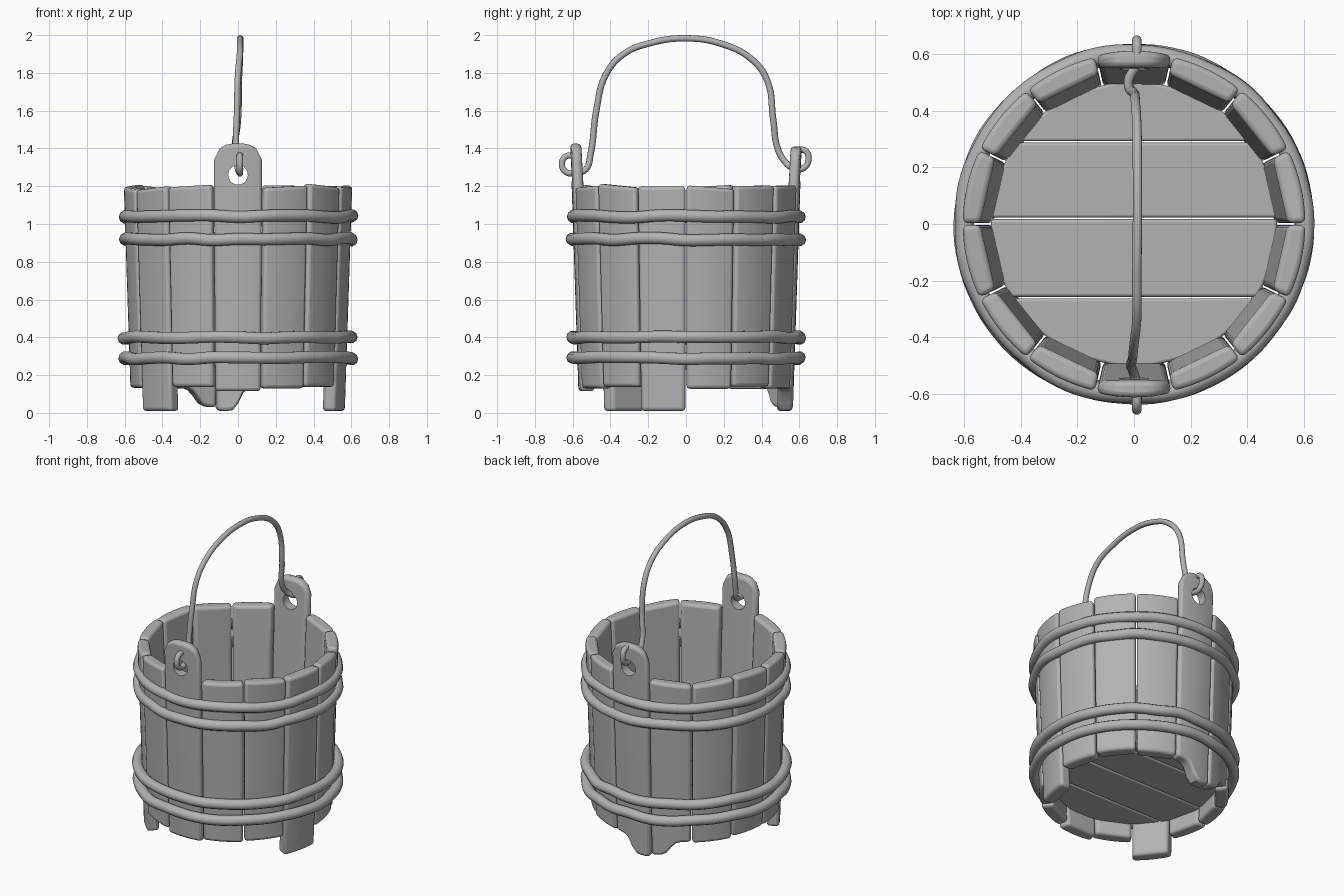
import bpy, bmesh, random
from math import sin, cos, pi, sqrt, radians
from mathutils import Vector

random.seed(4)
if "Cube" in bpy.data.objects:
    bpy.data.objects.remove(bpy.data.objects["Cube"], do_unlink=True)

grey = bpy.data.materials.new("plain_grey")
grey.use_nodes = True
tone = (0.45, 0.45, 0.45, 1)
grey.diffuse_color = tone
grey.node_tree.nodes["Principled BSDF"].inputs["Base Color"].default_value = tone

COUNT = 14
HALF = pi / COUNT - 0.006
COLS = 9


def activate(ob):
    bpy.ops.object.select_all(action='DESELECT')
    ob.select_set(True)
    bpy.context.view_layer.objects.active = ob


def finish(name, bm, bevel, cutter=None):
    bmesh.ops.recalc_face_normals(bm, faces=bm.faces)
    me = bpy.data.meshes.new(name)
    bm.to_mesh(me)
    bm.free()
    me.materials.append(grey)
    ob = bpy.data.objects.new(name, me)
    bpy.context.collection.objects.link(ob)
    mod = ob.modifiers.new("soft_edges", 'BEVEL')
    mod.width, mod.segments = bevel, 3
    mod.limit_method, mod.angle_limit = 'ANGLE', radians(50)
    if cutter:
        cut = ob.modifiers.new("hole", 'BOOLEAN')
        cut.object, cut.solver = cutter, 'EXACT'
    activate(ob)
    bpy.ops.object.shade_smooth_by_angle(angle=radians(40))
    return ob


def outer_radius(z):
    return 0.57 + 0.033 * (z - 0.13)


# Stave: a bent plank whose top and bottom follow per-column heights
def stave(name, angle, bottoms, tops, thin_top, cutter=None):
    bm = bmesh.new()
    rows = 4
    out, inn = [], []
    for i in range(COLS):
        u = -1 + 2 * i / (COLS - 1)
        t = u * HALF
        d = Vector((cos(angle + t), sin(angle + t), 0))
        oc, ic = [], []
        for j in range(rows + 1):
            f = j / rows
            z = bottoms[i] + (tops[i] - bottoms[i]) * f
            r = outer_radius(z)
            thick = 0.085 + (thin_top - 0.085) * f
            oc.append(bm.verts.new(d * r + Vector((0, 0, z))))
            ic.append(bm.verts.new(d * ((r - thick) / cos(t)) + Vector((0, 0, z))))
        out.append(oc)
        inn.append(ic)
    for i in range(COLS - 1):
        for j in range(rows):
            for g in (out, inn):
                bm.faces.new((g[i][j], g[i + 1][j], g[i + 1][j + 1], g[i][j + 1]))
        for j in (0, rows):
            bm.faces.new((out[i][j], out[i + 1][j], inn[i + 1][j], inn[i][j]))
    for i in (0, COLS - 1):
        for j in range(rows):
            bm.faces.new((out[i][j], out[i][j + 1], inn[i][j + 1], inn[i][j]))
    return finish(name, bm, 0.018, cutter)


# Helper rod that drills the two handle holes
bpy.ops.mesh.primitive_cylinder_add(vertices=24, radius=0.052, depth=1.6,
                                    location=(0, 0, 1.26), rotation=(pi / 2, 0, 0))
drill = bpy.context.object
drill.name = "hole_cutter"
drill.data.materials.append(grey)
drill.hide_render = True
drill.hide_set(True)

# Feet are staves that run lower; the back foot spans two staves with arched sides
feet = {
    0: [.13, .13, .125, .11, .05, .015, .01, .01, .015],
    1: [.03, .03, .035, .05, .09, .12, .13, .13, .135],
    5: [.01] * COLS,
    10: [.01] * COLS,
    7: [.115] * COLS,
}
tab_drop = [.09, .025, .006, 0, 0, 0, .006, .025, .09]
for k in range(COUNT):
    angle = pi / 2 + k * 2 * pi / COUNT
    base = random.uniform(0.125, 0.14)
    bottoms = feet.get(k, [base] * COLS)
    if k in (0, 7):
        tops = [(1.41 if k == 0 else 1.425) - d for d in tab_drop]
        stave("back_handle_stave" if k == 0 else "front_handle_stave",
              angle, bottoms, tops, 0.058, drill)
    else:
        top, tilt = random.uniform(1.185, 1.205), random.uniform(-0.012, 0.012)
        tops = [top + tilt * (i / 4 - 1) for i in range(COLS)]
        stave(f"stave_{k}", angle, bottoms, tops, 0.075)

# Floor planks cut to a round outline
R = 0.505
edges = [-R, -0.26, 0.02, 0.29, R]
for n in range(4):
    lo, hi = edges[n] + 0.003, edges[n + 1] - 0.003
    ys = [lo + (hi - lo) * i / 8 for i in range(9)]
    side = [(sqrt(max(R * R - y * y, 0.0004)), y) for y in ys]
    bm = bmesh.new()
    face = bm.faces.new([bm.verts.new((x, y, 0.23)) for x, y in side]
                        + [bm.verts.new((-x, y, 0.23)) for x, y in reversed(side)])
    ext = bmesh.ops.extrude_face_region(bm, geom=[face])
    moved = [v for v in ext["geom"] if isinstance(v, bmesh.types.BMVert)]
    bmesh.ops.translate(bm, verts=moved, vec=(0, 0, 0.05))
    finish(f"floor_plank_{n + 1}", bm, 0.01)


# Round rod swept along a smooth path
def rod(name, points, radius, closed, steps):
    cu = bpy.data.curves.new(name, 'CURVE')
    cu.dimensions = '3D'
    cu.bevel_depth, cu.bevel_resolution = radius, 3
    cu.use_fill_caps = True
    sp = cu.splines.new('BEZIER')
    sp.bezier_points.add(len(points) - 1)
    for bp, p in zip(sp.bezier_points, points):
        bp.co = p
        bp.handle_left_type = bp.handle_right_type = 'AUTO'
    sp.use_cyclic_u = closed
    sp.resolution_u = steps
    cu.materials.append(grey)
    ob = bpy.data.objects.new(name, cu)
    bpy.context.collection.objects.link(ob)
    activate(ob)
    bpy.ops.object.convert(target='MESH')
    bpy.ops.object.shade_smooth_by_angle(angle=radians(50))


# Hoops, slightly uneven as if bent by hand
for name, z in (("top_hoop", 1.04), ("upper_hoop", 0.92),
                ("lower_hoop", 0.40), ("bottom_hoop", 0.29)):
    ring = []
    for i in range(28):
        a = 2 * pi * i / 28
        r = 0.601 + random.uniform(-0.004, 0.004)
        ring.append((r * cos(a), r * sin(a), z + random.uniform(-0.006, 0.006)))
    rod(name, ring, 0.033, True, 4)

# Bail handle hooked through both holes
path = [(.01, -.60, 1.365), (.01, -.64, 1.355), (.01, -.657, 1.315), (.01, -.635, 1.275),
        (.01, -.58, 1.27), (0, -.53, 1.29), (-.01, -.505, 1.37), (-.005, -.475, 1.6),
        (0, -.425, 1.79), (.01, -.33, 1.90), (.01, -.2, 1.955), (.012, 0, 1.983),
        (.012, .2, 1.95), (.01, .35, 1.87), (.005, .43, 1.76), (0, .462, 1.55),
        (-.018, .485, 1.4), (-.015, .52, 1.335), (.01, .57, 1.295), (.01, .62, 1.295),
        (.01, .648, 1.335), (.01, .635, 1.385), (.01, .595, 1.395)]
rod("bail_handle", path, 0.017, False, 6)
